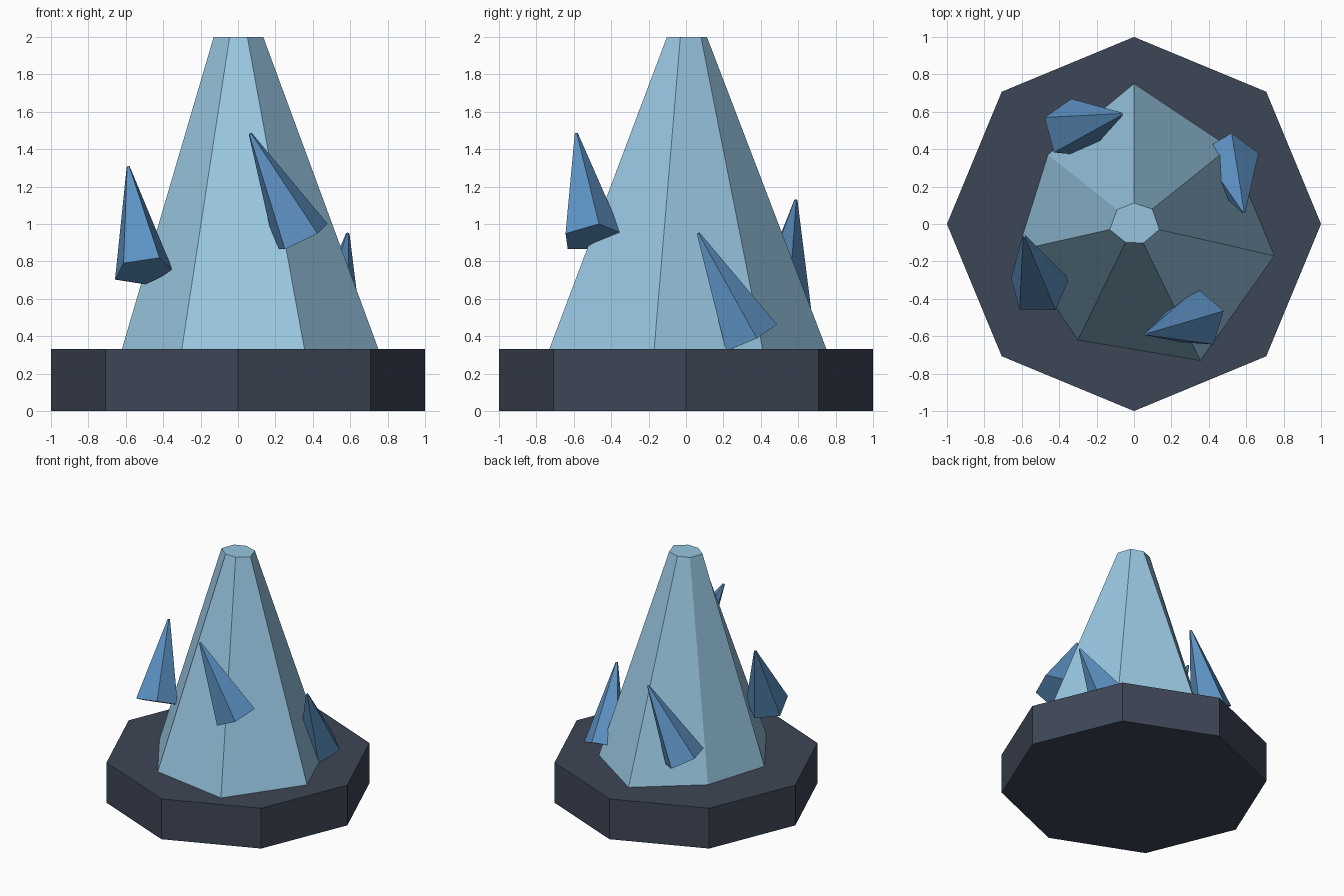
import bpy, bmesh
from math import radians, cos, sin, pi
from mathutils import Vector, Matrix

if "Cube" in bpy.data.objects:
    bpy.data.objects.remove(bpy.data.objects["Cube"])


def material(name, rgb):
    m = bpy.data.materials.new(name)
    m.diffuse_color = (*rgb, 1)
    m.use_nodes = True
    m.node_tree.nodes["Principled BSDF"].inputs["Base Color"].default_value = m.diffuse_color
    return m


def loft(name, bottom, top, mat):
    """Flat-faced solid between two rings with the same point count."""
    bm = bmesh.new()
    b = [bm.verts.new(p) for p in bottom]
    t = [bm.verts.new(p) for p in top]
    n = len(b)
    bm.faces.new(b[::-1])
    bm.faces.new(t)
    for i in range(n):
        j = (i + 1) % n
        bm.faces.new((b[i], b[j], t[j], t[i]))
    bmesh.ops.recalc_face_normals(bm, faces=bm.faces)
    me = bpy.data.meshes.new(name)
    bm.to_mesh(me)
    bm.free()
    me.materials.append(mat)
    ob = bpy.data.objects.new(name, me)
    bpy.context.collection.objects.link(ob)
    return ob


def ring(center, u, v, radius, sides, start=0.0):
    return [center + radius * (cos(a) * u + sin(a) * v)
            for a in (start + 2 * pi * k / sides for k in range(sides))]


X, Y = Vector((1, 0, 0)), Vector((0, 1, 0))
stone = material("dark_stone", (0.048, 0.061, 0.093))
ice = material("pale_crystal", (0.31, 0.56, 0.74))
blue = material("blue_crystal", (0.11, 0.29, 0.55))

# Octagonal base slab
BASE_H = 0.333
loft("base", ring(Vector((0, 0, 0)), X, Y, 1, 8),
     ring(Vector((0, 0, BASE_H)), X, Y, 1, 8), stone)

# Main crystal: irregular seven-sided spire with a flat tip
foot = [(0, .75), (-.46, .37), (-.62, -.14), (-.30, -.62),
        (.355, -.73), (.75, -.17), (.51, .41)]
tip = [(0, .112), (-.09, .077), (-.13, -.03), (-.045, -.098),
       (.05, -.102), (.135, -.03), (.098, .08)]
loft("main_crystal", [(x, y, BASE_H) for x, y in foot],
     [(x, y, 2) for x, y in tip], ice)

# Four leaning five-sided shards spiralling up around the spire
low, high = Vector((.506, .338, .392)), Vector((.587, .065, .95))
axis = (high - low).normalized()
u = (Y - axis * Y.dot(axis)).normalized()
v = axis.cross(u)
for i in range(4):
    spin = radians(-74 - 17.3 * i)
    place = Matrix.Translation((0, 0, .178 * i)) @ Matrix.Rotation(i * pi / 2, 4, 'Z')
    loft(f"shard_{i + 1}",
         [place @ p for p in ring(low, u, v, .165, 5, spin)],
         [place @ p for p in ring(high, u, v, .009, 5, spin)], blue)
